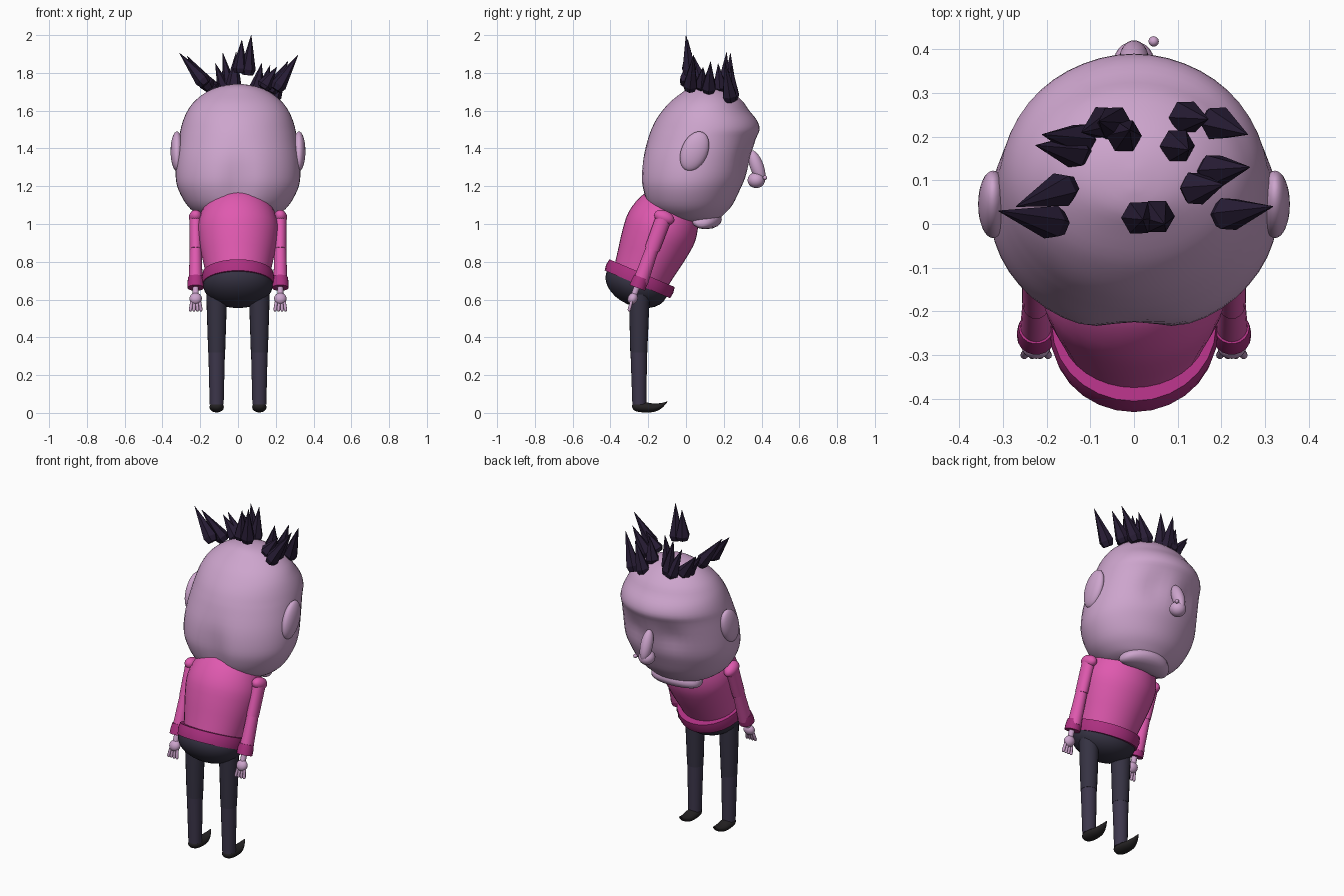
import bpy, bmesh, math
from mathutils import Vector, Matrix

if "Cube" in bpy.data.objects:
    bpy.data.objects.remove(bpy.data.objects["Cube"])

LEAN = math.radians(-23)          # upper body leans toward +y


def material(name, rgb):
    m = bpy.data.materials.new(name)
    m.diffuse_color = (*rgb, 1)
    m.use_nodes = True
    m.node_tree.nodes["Principled BSDF"].inputs["Base Color"].default_value = m.diffuse_color
    return m


SKIN = material("lilac skin", (.61, .375, .61))
PINK = material("pink sweater", (.74, .10, .43))
TRIM = material("dark pink trim", (.42, .03, .22))
HAIR = material("dark violet hair", (.021, .012, .036))
NAVY = material("dark trousers", (.036, .032, .055))
SHIN = material("trouser legs", (.047, .038, .072))
SHOE = material("black shoes", (.018, .016, .017))


def finish(name, bm, mat, angle=50):
    bmesh.ops.recalc_face_normals(bm, faces=bm.faces)
    me = bpy.data.meshes.new(name)
    bm.to_mesh(me)
    bm.free()
    ob = bpy.data.objects.new(name, me)
    bpy.context.collection.objects.link(ob)
    me.materials.append(mat)
    if angle:
        bpy.ops.object.select_all(action='DESELECT')
        ob.select_set(True)
        bpy.context.view_layer.objects.active = ob
        bpy.ops.object.shade_smooth_by_angle(angle=math.radians(angle))
    return ob


def loft(name, rings, mat, angle=50):
    """Skin a list of equal-length point rings and cap both ends."""
    bm = bmesh.new()
    vs = [[bm.verts.new(p) for p in r] for r in rings]
    n = len(vs[0])
    for a, b in zip(vs, vs[1:]):
        for i in range(n):
            j = (i + 1) % n
            bm.faces.new((a[i], a[j], b[j], b[i]))
    bm.faces.new(vs[0][::-1])
    bm.faces.new(vs[-1])
    return finish(name, bm, mat, angle)


def ball(name, c, r, mat, tilt=0, segs=28):
    bm = bmesh.new()
    m = Matrix.Translation(c) @ Matrix.Rotation(tilt, 4, 'X') @ Matrix.Diagonal((*r, 1))
    bmesh.ops.create_uvsphere(bm, u_segments=segs, v_segments=segs // 2, radius=1, matrix=m)
    return finish(name, bm, mat, 80)


def spun(name, base, tip, profile, mat, sides=20, angle=50, flat=1):
    """Profile of (fraction along base-tip, radius) turned around that axis."""
    base, tip = Vector(base), Vector(tip)
    d = tip - base
    u = Vector((1, 0, 0))
    u = (u - d * (u.dot(d) / d.length_squared)).normalized()
    w = d.normalized().cross(u)
    angs = [2 * math.pi * i / sides for i in range(sides)]
    rings = [[base + d * t + u * (r * math.cos(a)) + w * (r * flat * math.sin(a)) for a in angs]
             for t, r in profile]
    return loft(name, rings, mat, angle)


def smooth_rows(rows, steps):
    """Catmull-Rom interpolation between table rows."""
    out = []
    for i in range(len(rows) - 1):
        p = [rows[max(0, min(len(rows) - 1, i + k))] for k in (-1, 0, 1, 2)]
        for s in range(steps):
            t = s / steps
            out.append([.5 * (2 * b + (c - a) * t + (2 * a - 5 * b + 4 * c - d) * t * t
                              + (3 * b - a - 3 * c + d) * t ** 3) for a, b, c, d in zip(*p)])
    return out + [list(rows[-1])]


# head: rows of z, back y, front y, half width
HEAD = [(1.0, .0, .08, .02), (1.02, -.1, .16, .15), (1.05, -.16, .20, .215),
        (1.10, -.215, .245, .27), (1.18, -.245, .285, .315), (1.25, -.252, .315, .33),
        (1.35, -.238, .34, .326), (1.45, -.205, .37, .312), (1.50, -.185, .39, .304),
        (1.55, -.16, .375, .29), (1.60, -.125, .335, .267), (1.65, -.08, .30, .23),
        (1.70, -.015, .24, .165), (1.73, .03, .18, .09), (1.742, .08, .12, .01)]


def bump(v, c, w):
    return math.exp(-((v - c) / w) ** 2)


rings = []
for z, y0, y1, rx in smooth_rows(HEAD, 3):
    ring = []
    for i in range(48):
        a = 2 * math.pi * i / 48
        x, y = rx * math.cos(a), (y0 + y1) / 2 + (y1 - y0) / 2 * math.sin(a)
        if math.sin(a) < 0:      # soft cleft at the back
            y += .032 * bump(x, 0, .08) * bump(z, 1.2, .17) * -math.sin(a)
        else:                    # shallow eye hollows under the brow
            y -= .022 * bump(abs(x), .12, .07) * bump(z, 1.36, .08) * math.sin(a)
        ring.append((x, y, z))
    rings.append(ring)
loft("head", rings, SKIN, 80)

# drooping lip under the face
lip = []
for i in range(25):
    a = math.pi * i / 24
    x, s = -.155 * math.cos(a), max(.03, math.sin(a) ** .7)
    cy, cz = .11 - 1.2 * x * x, 1.025 - .9 * x * x
    lip.append([(x, cy + .08 * s * math.cos(b), cz + .052 * s * math.sin(b))
                for b in [2 * math.pi * k / 16 for k in range(16)]])
loft("lip", lip, SKIN, 80)

# nose with a wart
ball("nose_bridge", (0, .375, 1.305), (.034, .036, .09), SKIN, math.radians(20))
ball("nose_tip", (0, .372, 1.232), (.046, .046, .042), SKIN)
ball("wart", (.045, .418, 1.245), (.012, .012, .012), SKIN, 0, 12)

# hair spikes: base x, y, z then tip x, y, z
SPIKES = [(-.17, .0, 1.74, -.31, .03, 1.905), (-.15, .085, 1.72, -.27, .04, 1.89),
          (-.11, .19, 1.69, -.21, .205, 1.83), (-.12, .165, 1.70, -.225, .18, 1.82),
          (-.06, .235, 1.68, -.12, .21, 1.85), (-.04, .23, 1.69, -.08, .235, 1.905),
          (-.025, .2, 1.71, -.01, .215, 1.91), (.01, .015, 1.80, .02, .01, 1.975),
          (.05, .02, 1.79, .07, .0, 2.0), (.11, .245, 1.66, .17, .24, 1.84),
          (.095, .18, 1.70, .125, .17, 1.85), (.18, .235, 1.65, .26, .205, 1.86),
          (.17, .12, 1.70, .265, .13, 1.86), (.13, .08, 1.72, .205, .09, 1.83),
          (.2, .02, 1.71, .318, .04, 1.895)]
for k, s in enumerate(SPIKES):
    spun(f"hair_spike_{k + 1}", s[:3], s[3:], [(0, .03), (.14, .041), (1, .001)], HAIR, 6, 0)

# sweater: leaning egg plus a flat hem band
WAIST = Vector((0, -.245, .71))
AXIS = Vector((0, -math.sin(LEAN), math.cos(LEAN)))
egg = [(0, .165), (.2, .185), (.4, .205), (.6, .214), (.8, .185), (.92, .13), (1, .005)]
spun("sweater", WAIST, WAIST + AXIS * .5, smooth_rows(egg, 3), PINK, 36, 80, .9)
spun("sweater_hem", WAIST - AXIS * .032, WAIST + AXIS * .032,
     [(0, .17), (0, .188), (.5, .193), (1, .188), (1, .16)], TRIM, 28, 40)
ball("hips", (0, -.262, .68), (.185, .172, .115), NAVY, LEAN)

for sx, side in ((-1, "left"), (1, "right")):
    # legs
    x = sx * .113
    spun(f"{side}_thigh", (x, -.247, .66), (x, -.25, .32),
         [(0, .054), (.2, .054), (1, .045)], NAVY, 20)
    spun(f"{side}_shin", (x, -.25, .33), (x, -.247, .045), [(0, .044), (1, .037)], SHIN, 20)
    # shoe with curled toe: y, centre z, half height, half width
    shoe = [(-.285, .035, .006, .012), (-.275, .034, .02, .028), (-.25, .032, .027, .037),
            (-.21, .029, .027, .038), (-.17, .027, .022, .034), (-.135, .036, .016, .023),
            (-.115, .047, .009, .013), (-.098, .06, .002, .003)]
    loft(f"{side}_shoe", [[(x + w * math.cos(a), y, z + h * math.sin(a))
                           for a in [2 * math.pi * k / 16 for k in range(16)]]
                          for y, z, h, w in smooth_rows(shoe, 2)], SHOE, 80)
    # sleeve and cuff
    x = sx * .224
    ball(f"{side}_shoulder", (x, -.115, 1.035), (.036, .056, .036), PINK, LEAN)
    spun(f"{side}_upper_sleeve", (x, -.115, 1.04), (x, -.18, .865),
         [(0, .034), (.5, .033), (1, .032)], PINK, 20, 50, 1.25)
    spun(f"{side}_lower_sleeve", (x, -.175, .88), (x, -.242, .69),
         [(0, .031), (.5, .034), (1, .037)], PINK, 20, 50, 1.1)
    spun(f"{side}_cuff", (x, -.237, .718), (x, -.258, .662),
         [(0, .03), (0, .04), (.5, .044), (1, .044), (1, .03)], TRIM, 18, 40)
    # hand and fingers
    spun(f"{side}_wrist", (x, -.255, .68), (x, -.28, .61), [(0, .016), (1, .016)], SKIN, 12)
    ball(f"{side}_palm", (x, -.282, .605), (.033, .026, .032), SKIN, LEAN, 20)
    for k in range(4):
        fx = x + (k - 1.5) * .019
        spun(f"{side}_finger_{k + 1}", (x + (k - 1.5) * .014, -.288, .592), (fx, -.303, .538),
             [(0, .008), (.85, .009), (1, .005)], SKIN, 10, 60)
    # ear
    ball(f"{side}_ear", (sx * .323, .045, 1.385), (.034, .07, .11), SKIN, LEAN)
